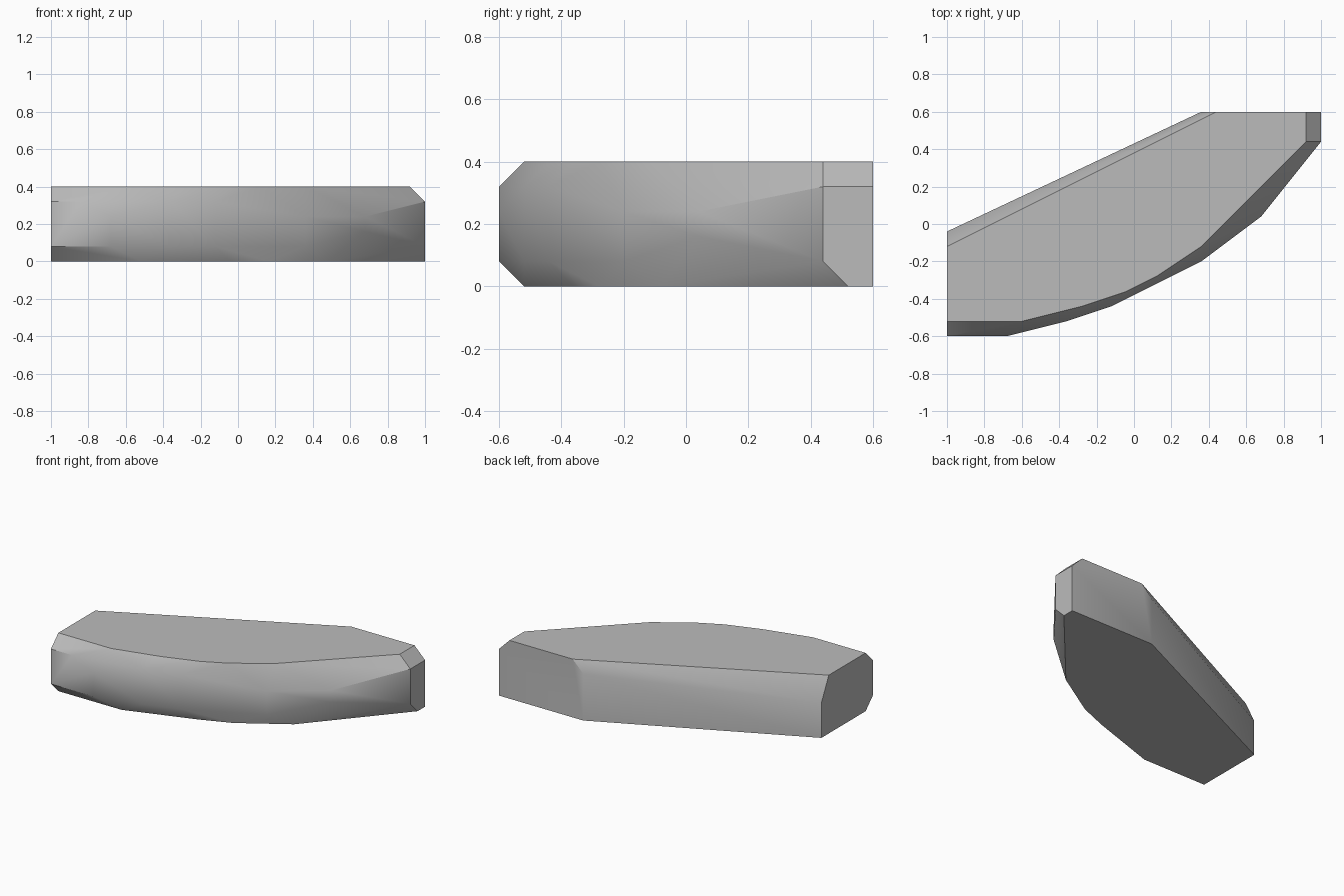
import bpy
import bmesh
import math

# Remove the default cube if the scene has it
default_cube = bpy.data.objects.get("Cube")
if default_cube:
    bpy.data.objects.remove(default_cube, do_unlink=True)

CELL = 0.04  # all outlines are given in whole cells
BASE, LOW, WAIST, RIM_LOW, RIM, TOP = (0, 2, 4, 6, 8, 10)


def make_material(name, value):
    """Plain flat grey material."""
    material = bpy.data.materials.new(name)
    material.use_nodes = True
    colour = (value, value, value, 1.0)
    material.diffuse_color = colour
    material.node_tree.nodes["Principled BSDF"].inputs["Base Color"].default_value = colour
    return material


def make_faceted_block(name, points, material):
    """Chiselled solid wrapped around the given outline points."""
    mesh_data = bmesh.new()
    for x, y, z in points:
        mesh_data.verts.new((x * CELL, y * CELL, z * CELL))
    wrapped = bmesh.ops.convex_hull(mesh_data, input=mesh_data.verts[:])
    spare = set(wrapped["geom_interior"]) | set(wrapped["geom_unused"])
    spare_verts = [item for item in spare if isinstance(item, bmesh.types.BMVert)]
    bmesh.ops.delete(mesh_data, geom=spare_verts, context="VERTS")
    # Merge the flat areas into single faces
    bmesh.ops.dissolve_limit(mesh_data, angle_limit=math.radians(1),
                             verts=mesh_data.verts[:], edges=mesh_data.edges[:])
    bmesh.ops.recalc_face_normals(mesh_data, faces=mesh_data.faces[:])
    mesh = bpy.data.meshes.new(name)
    mesh_data.to_mesh(mesh)
    mesh_data.free()
    block = bpy.data.objects.new(name, mesh)
    bpy.context.collection.objects.link(block)
    mesh.materials.append(material)
    return block


# Flat top outline, inset by the upper chamfer
top_outline = [(-25, -3), (11, 15), (23, 15), (23, 11), (9, -3), (3, -7),
               (-1, -9), (-7, -11), (-15, -13), (-25, -13)]

# Flat underside outline, inset along the curved front only
base_outline = [(-25, -1), (9, 15), (25, 15), (25, 13), (12, -2), (4, -7),
                (-1, -9), (-13, -13), (-25, -13)]

# Widest outline: each corner spans a range of heights
side_corners = [
    (-25, -1, (RIM_LOW,)),
    (9, 15, (RIM,)),
    (25, 15, (RIM,)),
    (25, 11, (LOW, RIM)),
    (17, 1, (WAIST, RIM_LOW)),
    (9, -5, (LOW, RIM_LOW)),
    (-3, -11, (LOW, RIM)),
    (-9, -13, (LOW, RIM)),
    (-17, -15, (LOW, RIM_LOW)),
    (-21, -15, (RIM,)),
    (-25, -15, (LOW, RIM)),
]

points = [(x, y, TOP) for x, y in top_outline]
points += [(x, y, BASE) for x, y in base_outline]
points += [(x, y, z) for x, y, heights in side_corners for z in heights]

stone = make_material("stone grey", 0.5)
block = make_faceted_block("curved_stone_block", points, stone)

# Smooth the curved front while keeping the chamfers crisp
bpy.ops.object.select_all(action="DESELECT")
block.select_set(True)
bpy.context.view_layer.objects.active = block
bpy.ops.object.shade_smooth_by_angle(angle=math.radians(30))
